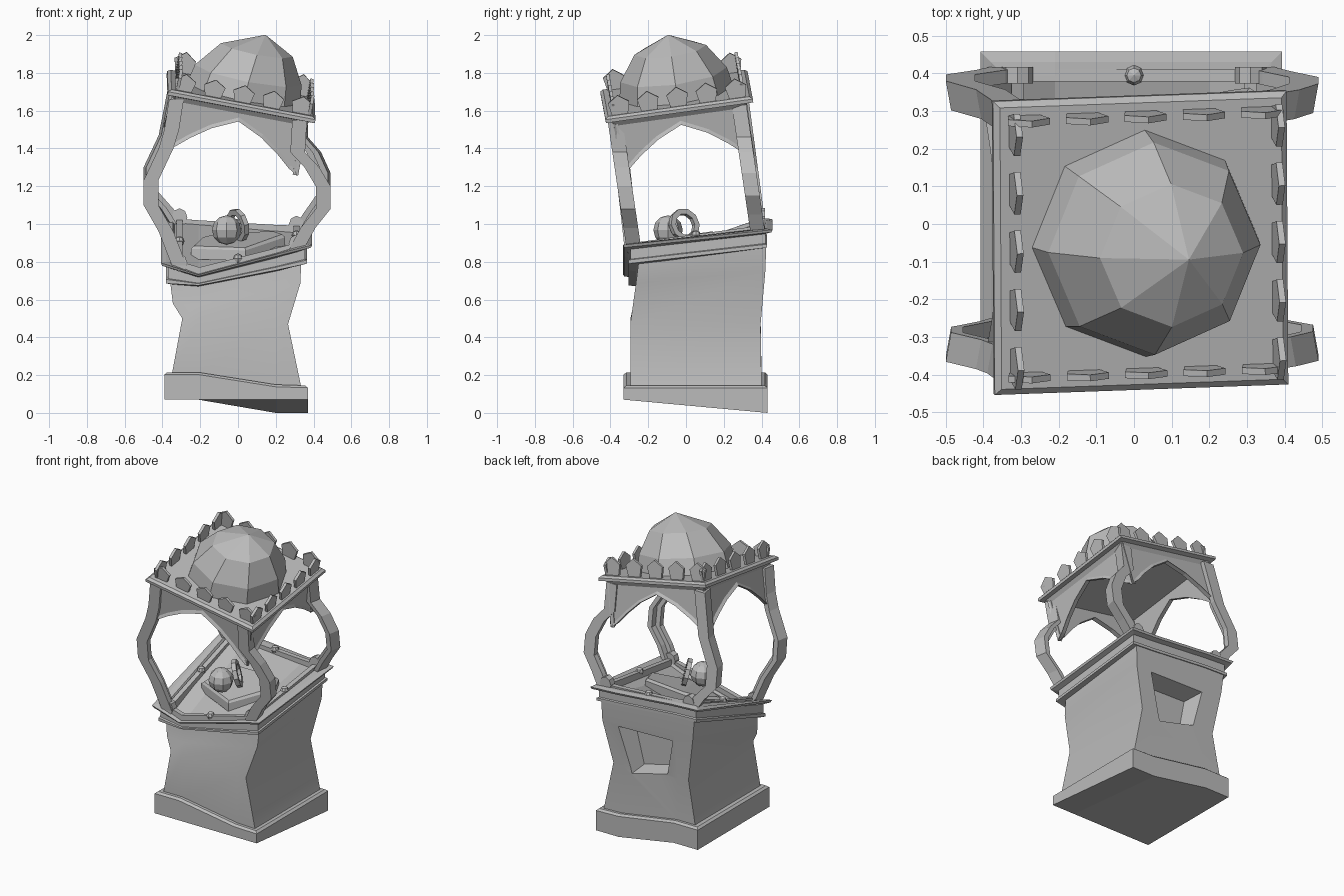
import bpy, bmesh, math
from mathutils import Vector

if "Cube" in bpy.data.objects:
    bpy.data.objects.remove(bpy.data.objects["Cube"])

stone = bpy.data.materials.new("grey stone")
stone.diffuse_color = (0.5, 0.5, 0.5, 1)
stone.use_nodes = True
stone.node_tree.nodes["Principled BSDF"].inputs["Base Color"].default_value = stone.diffuse_color


def finish(name, bm, smooth=False):
    bmesh.ops.recalc_face_normals(bm, faces=bm.faces)
    me = bpy.data.meshes.new(name)
    bm.to_mesh(me)
    bm.free()
    me.materials.append(stone)
    ob = bpy.data.objects.new(name, me)
    bpy.context.collection.objects.link(ob)
    if smooth:
        bpy.ops.object.select_all(action='DESELECT')
        ob.select_set(True)
        bpy.context.view_layer.objects.active = ob
        bpy.ops.object.shade_smooth_by_angle(angle=math.radians(35))
    return ob


def loft(name, rings, smooth=False, panel=0, apex=None):
    """Skin rings of equal point count; caps are strips between both halves of a ring."""
    bm = bmesh.new()
    vs = [[bm.verts.new(p) for p in r] for r in rings]
    n = len(vs[0])
    for a, b in zip(vs, vs[1:]):
        for i in range(n):
            j = (i + 1) % n
            bm.faces.new((a[i], a[j], b[j], b[i]))

    def cap(r):
        return [bm.faces.new((r[i], r[i + 1], r[n - 2 - i], r[n - 1 - i])) for i in range(n // 2 - 1)]
    first = cap(vs[0])
    if apex:
        top = bm.verts.new(apex)
        for i in range(n):
            bm.faces.new((vs[-1][i], vs[-1][(i + 1) % n], top))
    else:
        cap(vs[-1])
    if panel:
        bmesh.ops.recalc_face_normals(bm, faces=bm.faces)
        bmesh.ops.inset_region(bm, faces=first, thickness=panel, depth=-0.012, use_even_offset=True)
    return finish(name, bm, smooth)


def lerp(a, b, t):
    return a + (b - a) * t


def ring8(x0, x1, y0, y1, front, back):
    """Eight points: front edge left to right, then back edge right to left."""
    xs = [x0, -0.21, 0.2, x1]
    return [(x, y0, z) for x, z in zip(xs, front)] + [(x, y1, z) for x, z in zip(xs[::-1], back[::-1])]


# Plinth with a skewed underside
ptop = [0.215, 0.215, 0.15, 0.145]
low = [z - 0.012 for z in ptop]
loft("plinth", [ring8(-.39, .37, -.33, .432, [.07] * 4, [.07, .07, 0, 0]),
                ring8(-.39, .37, -.33, .432, low, low),
                ring8(-.375, .355, -.315, .417, ptop, ptop)])

# Deck heights: upper and lower edges, front and back
TF, TB = [.80, .735, .845, .895], [1.03, 1.02, .985, .975]
BF, BB = [.68, .67, .75, .785], [.92, .915, .88, .87]


def deck_ring(e, f, h=0):
    fr = [lerp(b, t, f) + h for b, t in zip(BF, TF)]
    bk = [lerp(b, t, f) + h for b, t in zip(BB, TB)]
    return ring8(-.39 - e, .375 + e, -.315 - e, .44 + e, fr, bk)


def deck_z(x, y):
    xs = [-.4, -.21, .2, .39]
    i = 0 if x < -.21 else 1 if x < .2 else 2
    t = (x - xs[i]) / (xs[i + 1] - xs[i])
    return lerp(lerp(TF[i], TF[i + 1], t), lerp(TB[i], TB[i + 1], t), (y + .33) / .78)


# Waisted body
mid = [.5, .49, .47, .47]
up_f = [max(z - .1, .56) for z in BF]
up_b = [z - .12 for z in BB]
body = loft("body", [ring8(-.35, .335, -.295, .40, [z - .01 for z in ptop], [z - .01 for z in ptop]),
                     ring8(-.295, .265, -.295, .395, mid, mid),
                     ring8(-.345, .33, -.265, .42, up_f, up_b),
                     ring8(-.36, .335, -.25, .425, [z + .02 for z in BF], [z + .02 for z in BB])], smooth=True)

# Tapered niche cut in the back
niche = [(-.205, .755), (.225, .745), (.14, .415), (-.155, .49)]
cutter = loft("niche_cutter", [[(lerp(0, x, s), y, lerp(.6, z, s)) for x, z in niche]
                               for y, s in ((.50, 1.1), (.30, .72))])
cutter.hide_render = True
cutter.hide_viewport = True
cut = body.modifiers.new("niche", 'BOOLEAN')
cut.operation, cut.object, cut.solver = 'DIFFERENCE', cutter, 'EXACT'

# Deck: skirt band, projecting lip, sunken floor
loft("deck", [deck_ring(-.05, 0), deck_ring(-.01, 0, .005), deck_ring(-.01, .22), deck_ring(-.02, .26),
              deck_ring(-.02, .74), deck_ring(.012, .82), deck_ring(.018, .95), deck_ring(-.01, 1),
              deck_ring(-.045, 1), deck_ring(-.055, .8)])

# Pedestal slab on the deck
hexa = [(-.25, -.03), (.04, -.16), (.25, .03), (.2, .15), (-.1, .17), (-.2, .12)]
loft("pedestal", [[(x * s, y * s, deck_z(x, y) + h) for x, y in hexa]
                  for s, h in ((1, -.04), (1, .015), (.93, .03))])

# Ball with a ring beside it
bm = bmesh.new()
bmesh.ops.create_uvsphere(bm, u_segments=8, v_segments=6, radius=.078)
bmesh.ops.translate(bm, verts=bm.verts, vec=(-.06, -.095, .968))
finish("ball", bm)
axis = Vector((.83, .5, .25)).normalized()
side = axis.cross(Vector((0, 0, 1))).normalized()
rise = side.cross(axis)
bm = bmesh.new()
hoop = []
for i in range(10):
    a = i * math.tau / 10
    d = side * math.cos(a) + rise * math.sin(a)
    hoop.append([bm.verts.new(Vector((0, -.01, .995)) + d * r + axis * w)
                 for r, w in ((.088, -.014), (.088, .014), (.058, .014), (.058, -.014))])
for i in range(10):
    for k in range(4):
        a, b = hoop[i], hoop[(i + 1) % 10]
        bm.faces.new((a[k], a[(k + 1) % 4], b[(k + 1) % 4], b[k]))
finish("hoop", bm)

# Tilted roof frame
C, EX, EY, N = Vector((.02, -.052, 1.693)), Vector((1, .036, -.19)), Vector((-.006, 1, .14)), Vector((.19, -.14, 1))


def roof(u, v, h):
    return C + EX * u + EY * v + N * h


def on_side(k, a, d, h):
    """Point on roof side k: a along the edge, d outward from the centre."""
    u, v = [(a, -d), (d, a), (-a, d), (-d, -a)][k]
    return roof(u, v, h)


def square(r, h):
    return [roof(sx * r, sy * r, h) for sx, sy in ((-1, -1), (1, -1), (1, 1), (-1, 1))]


loft("roof_slab", [square(.345, -.06), square(.36, -.035), square(.39, -.03), square(.39, -.012), square(.374, 0)])

# Faceted dome leaning to one side
rings = [[roof(.01 + s + r * math.cos(i * math.tau / 8), r * math.sin(i * math.tau / 8), h) for i in range(8)]
         for r, h, s in ((.303, -.01, 0), (.282, .1, .005), (.19, .235, .025))]
loft("dome", rings, apex=roof(.065, 0, .321))

# Pointed merlons along the edges, arches below
merlon = [(-.042, -.005), (.042, -.005), (.056, .62), (0, 1), (-.056, .62)]
arch = [(0, -.1), (.13, -.16), (.23, -.23), (.3, -.29), (.35, -.32)]
span = [(-a, h) for a, h in arch[:0:-1]] + arch
for k in range(4):
    tall = (.088, .1, .11, .105)[k]
    out = (.348, .364, .352, .35)[k]
    for i in range(-2, 3):
        loft_pts = []
        bm = bmesh.new()
        f = [bm.verts.new(on_side(k, i * .155 + a, out, h * tall)) for a, h in merlon]
        b = [bm.verts.new(on_side(k, i * .155 + a, out - .017, h * tall)) for a, h in merlon]
        bm.faces.new(f)
        bm.faces.new(b)
        for j in range(5):
            bm.faces.new((f[j], f[(j + 1) % 5], b[(j + 1) % 5], b[j]))
        finish("merlon", bm)
    loft("arch_spandrel", [[on_side(k, a, d, h) for a, h in span] +
                           [on_side(k, a, d, -.04) for a, h in span[::-1]] for d in (.357, .328)], panel=.018)

# Bowed corner legs with an angle section
legs = {
    (-1, -1): [(.35, .78), (.42, .96), (.5, 1.1), (.5, 1.23), (.42, 1.4), (.39, 1.5), (.365, 1.66)],
    (1, -1): [(.35, .87), (.41, .98), (.49, 1.08), (.49, 1.2), (.43, 1.3), (.355, 1.38), (.365, 1.55)],
    (1, 1): [(.36, .95), (.42, 1.05), (.49, 1.15), (.49, 1.27), (.44, 1.38), (.37, 1.46), (.37, 1.63)],
    (-1, 1): [(.37, 1.0), (.42, 1.08), (.5, 1.17), (.5, 1.3), (.42, 1.47), (.365, 1.75)],
}
section = [(.078, 0), (0, 0), (.014, .078), (.046, .078), (.046, .036), (.078, .036)]
feet = {}
for (sx, sy), path in legs.items():
    z0, z1 = path[0][1], path[-1][1]
    y0, y1 = (-.315, -.415) if sy < 0 else (.42, .32)
    loft("corner_leg", [[(sx * (x - a), lerp(y0, y1, (z - z0) / (z1 - z0)) - sy * b, z) for a, b in section]
                        for x, z in path])
    # Round foot boss
    foot = feet[sx, sy] = Vector((sx * .31, y0 - sy * .025, deck_z(sx * .31, y0) + .02))
    loft("foot_boss", [[foot + Vector((.042 * math.cos(i * math.tau / 8), w, .048 * math.sin(i * math.tau / 8)))
                        for i in range(8)] for w in (-.022, .022)])

# Low sills between the feet, each with a middle knob
order = [(-1, -1), (1, -1), (1, 1), (-1, 1)]
for k in range(4):
    p, q = feet[order[k]], feet[order[(k + 1) % 4]]
    out = Vector((q.y - p.y, p.x - q.x, 0)).normalized() * .016
    rows = []
    for t in (0, .17, .5, .83, 1):
        m = p.lerp(q, t)
        z = deck_z(m.x, m.y)
        rows.append([Vector((m.x, m.y, z + h)) + out * s for s, h in ((-1, -.03), (1, -.03), (1, .02), (-1, .02))])
    loft("sill", rows)
    m = p.lerp(q, .5)
    bm = bmesh.new()
    bmesh.ops.create_uvsphere(bm, u_segments=8, v_segments=4, radius=.027)
    bmesh.ops.translate(bm, verts=bm.verts, vec=(m.x, m.y, deck_z(m.x, m.y) + .015))
    finish("sill_knob", bm)
